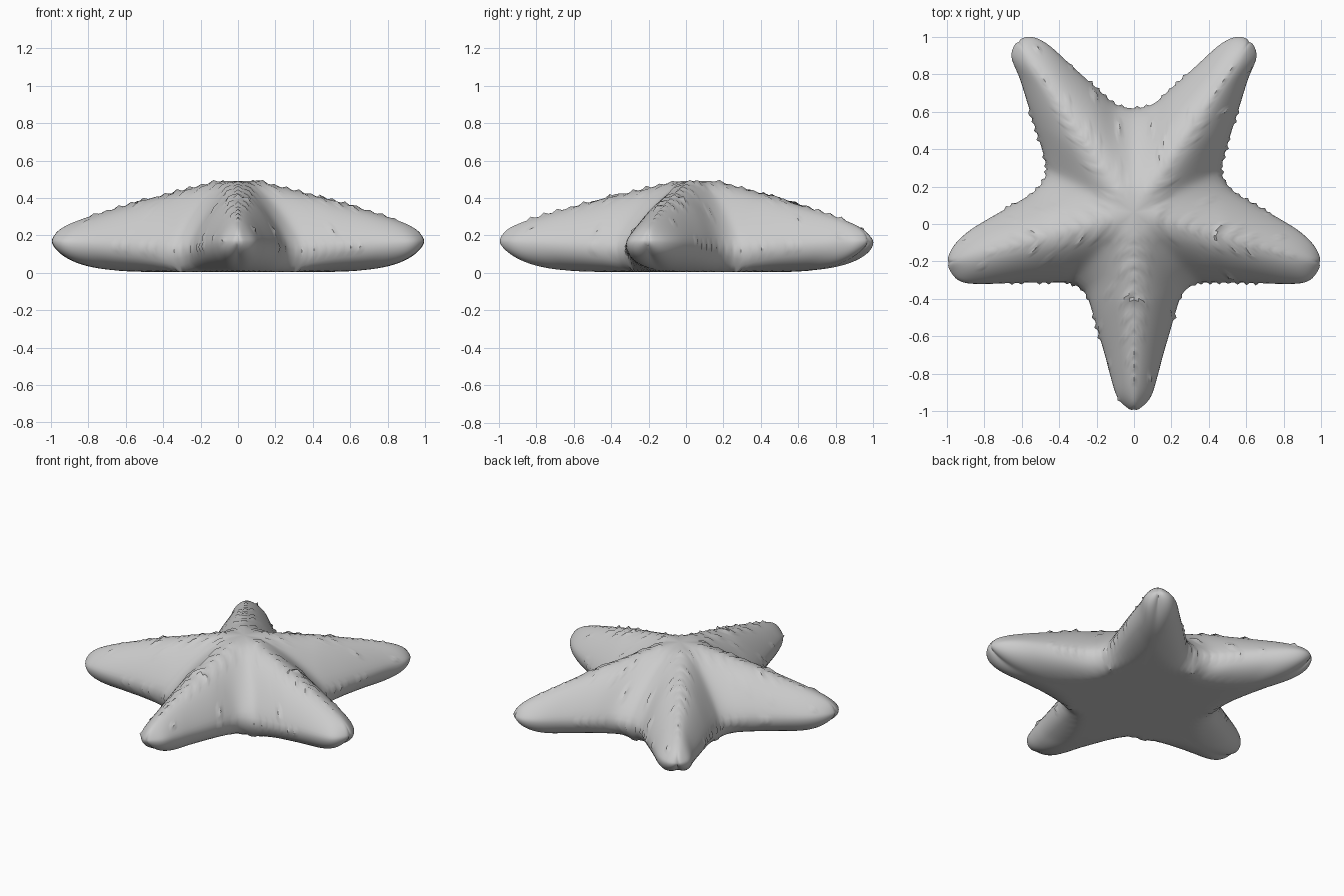
import bpy, bmesh, random
from mathutils import Vector

random.seed(4)
if "Cube" in bpy.data.objects:
    bpy.data.objects.remove(bpy.data.objects["Cube"])

NU, NV = 44, 12          # steps along an arm, steps from ridge to rim
CENTRE = Vector((0, 0.05))

# Rim of each half arm, from the notch out to the arm tip
HALF_ARMS = [
    [(.35, -.32), (.27, -.37), (.23, -.47), (.2, -.57), (.155, -.72), (.125, -.83), (.085, -.94), (0, -1.01)],
    [(.35, -.32), (.6, -.32), (.85, -.325), (.95, -.3), (1.005, -.21)],
    [(.475, .3), (.49, .24), (.55, .17), (.7, .08), (.88, -.03), (.97, -.12), (1.005, -.21)],
    [(.475, .3), (.5, .4), (.53, .5), (.57, .63), (.615, .78), (.66, .9), (.625, .985)],
    [(0, .63), (.1, .65), (.2, .735), (.33, .85), (.46, .965), (.55, 1.005), (.625, .985)],
]


def smooth_path(points, count):
    """Even samples along a smooth curve through the points."""
    p = [Vector(q) for q in points]
    p = [p[0]] + p + [p[-1]]
    fine = []
    for a, b, c, d in zip(p, p[1:], p[2:], p[3:]):
        for k in range(20):
            t = k / 20
            fine.append(b + (c - a) * t / 2 + (a * 2 - b * 5 + c * 4 - d) * t * t / 2
                        + (b * 3 - a - c * 3 + d) * t ** 3 / 2)
    fine.append(p[-1])
    dist = [0]
    for a, b in zip(fine, fine[1:]):
        dist.append(dist[-1] + (b - a).length)
    out, k = [], 0
    for i in range(count + 1):
        s = dist[-1] * i / count
        while k < len(fine) - 2 and dist[k + 1] < s:
            k += 1
        f = (s - dist[k]) / max(dist[k + 1] - dist[k], 1e-6)
        out.append(fine[k].lerp(fine[k + 1], min(f, 1)))
    return out


bm = bmesh.new()
shared, bumps = {}, {}


def vert(x, y, z):
    """Vertex shared between neighbouring patches."""
    key = (round(x, 4) + 0.0, round(y, 4) + 0.0, round(z, 4) + 0.0)
    if key not in shared:
        shared[key] = bm.verts.new(key)
    return shared[key]


def half_arm(rim, side):
    tip = Vector(rim[-1])
    path = smooth_path(rim, NU)
    for top in (True, False):
        grid = []
        for i, edge in enumerate(path):
            u = i / NU
            spine = CENTRE.lerp(tip, u)
            mid = .13 + .04 * u
            ridge = mid + (.54 - .3 * u - mid) * max(0, 1 - u ** 16) ** .5
            base = min(.005 + .165 * u ** 7, mid)
            flat = max(0, .88 * (1 - u / .6))
            arm = min(1, u * 3)
            row = []
            for j in range(NV + 1):
                v = 1 - (1 - j / NV) ** 1.5
                at = spine.lerp(edge, v)
                if top:
                    z = mid + (ridge - mid) * (1 - v ** (1.22 + .25 * arm)) ** .8
                else:
                    t = max(0, (v - flat) / (1 - flat))
                    z = base + (mid - base) * (1 - (1 - t * t) ** .5)
                w = vert(at.x * side, at.y, z)
                row.append(w)
                # Knobs on the ridge, beside it, on the rim and scattered
                if top and .02 < u < .88:
                    on_row = (j == 0 and i % 3 == 0) or (j == 2 and i % 4 == 1 and u < .65) \
                        or (j == NV and i % 3 == 1 and u < .5)
                    if (on_row and random.random() < .75) or random.random() < .008:
                        bumps[w] = random.uniform(.006, .015)
            grid.append(row)
        for r, s in zip(grid, grid[1:]):
            for j in range(NV):
                quad = list(dict.fromkeys((r[j], r[j + 1], s[j + 1], s[j])))
                if len(quad) > 2 and not bm.faces.get(quad):
                    bm.faces.new(quad)


for rim in HALF_ARMS:
    for side in (1, -1):
        half_arm(rim, side)

# Soften the valleys and the crown, then raise the knobs
bmesh.ops.recalc_face_normals(bm, faces=bm.faces)


def soften(verts, rounds):
    for _ in range(rounds):
        bmesh.ops.smooth_vert(bm, verts=verts, factor=.5,
                              use_axis_x=True, use_axis_y=True, use_axis_z=True)


soften([v for v in bm.verts if v.co.z > .012], 5)
soften([v for v in bm.verts if v.co.z > .2 and (v.co.xy - CENTRE).length < .45], 8)
bm.normal_update()
for v, height in bumps.items():
    v.co += v.normal * height
bm.normal_update()

mesh = bpy.data.meshes.new("starfish_body")
bm.to_mesh(mesh)
bm.free()
body = bpy.data.objects.new("starfish_body", mesh)
bpy.context.collection.objects.link(body)

grey = bpy.data.materials.new("pale_grey")
grey.use_nodes = True
colour = (.6, .6, .6, 1)
grey.diffuse_color = colour
grey.node_tree.nodes["Principled BSDF"].inputs["Base Color"].default_value = colour
mesh.materials.append(grey)

bpy.context.view_layer.objects.active = body
body.select_set(True)
bpy.ops.object.shade_smooth_by_angle(angle=.7)
